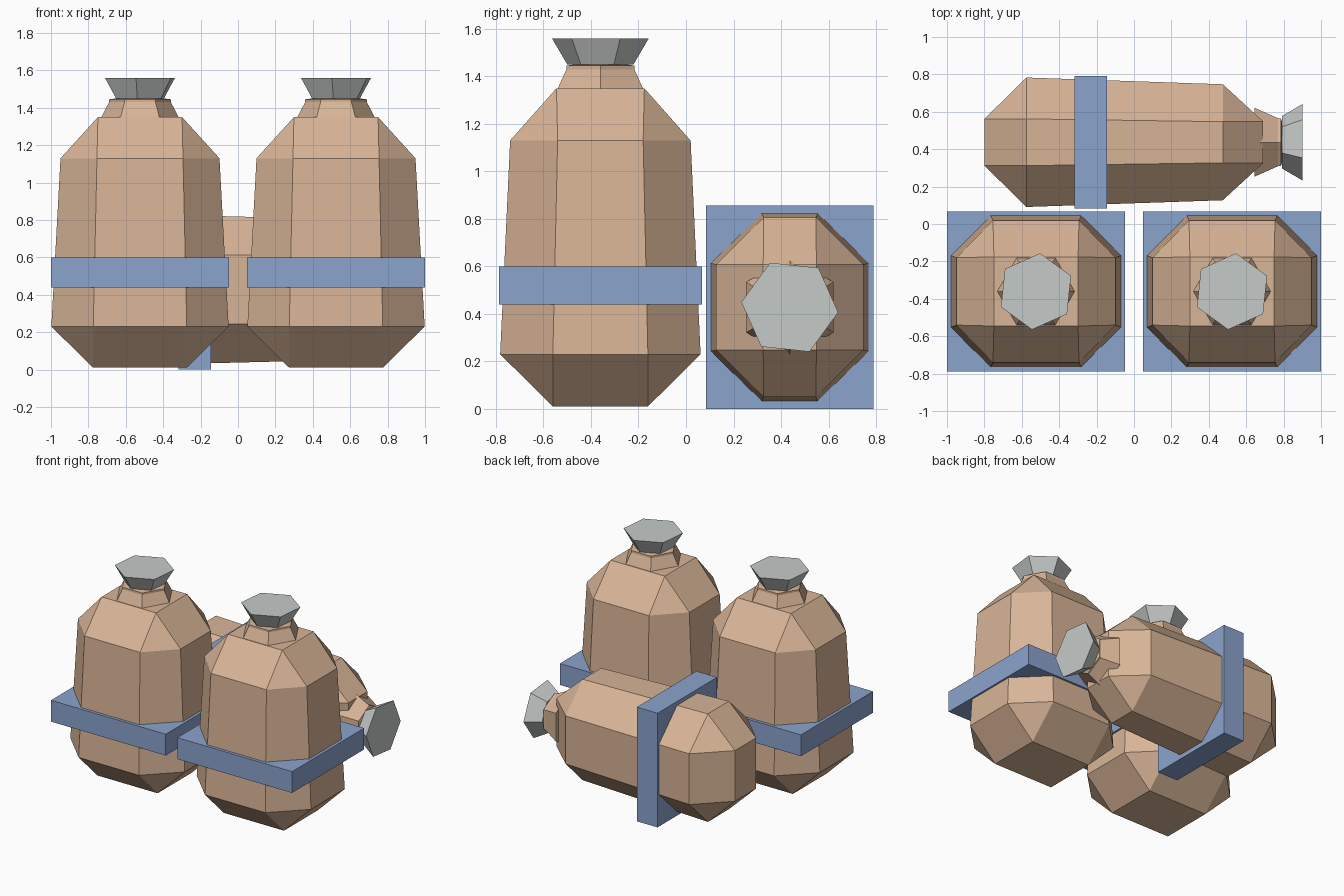
import bpy, bmesh, math
from mathutils import Matrix

old = bpy.data.objects.get("Cube")
if old:
    bpy.data.objects.remove(old, do_unlink=True)


def material(name, rgb):
    mat = bpy.data.materials.new(name)
    mat.use_nodes = True
    color = (*rgb, 1)
    mat.diffuse_color = color
    mat.node_tree.nodes["Principled BSDF"].inputs["Base Color"].default_value = color
    return mat


TAN = material("tan cloth", (0.69, 0.46, 0.31))
BLUE = material("blue band", (0.26, 0.37, 0.61))
GREY = material("light grey top", (0.56, 0.59, 0.58))


def finish(bm, name, mat, place):
    bmesh.ops.recalc_face_normals(bm, faces=bm.faces)
    mesh = bpy.data.meshes.new(name)
    bm.to_mesh(mesh)
    bm.free()
    mesh.materials.append(mat)
    obj = bpy.data.objects.new(name, mesh)
    obj.matrix_world = place
    bpy.context.collection.objects.link(obj)


def rect(bm, x, y, z):
    return [bm.verts.new(c) for c in ((x, y, z), (-x, y, z), (-x, -y, z), (x, -y, z))]


def octagon(bm, x, y, fx, fy, z):
    pts = [(x, fy), (fx, y), (-fx, y), (-x, fy), (-x, -fy), (-fx, -y), (fx, -y), (x, -fy)]
    return [bm.verts.new((*p, z)) for p in pts]


def cap(bm, ring, corners):
    # close an octagon with sloped faces, corner triangles and a flat end
    bm.faces.new(corners)
    for k in range(4):
        a, b = corners[k], corners[(k + 1) % 4]
        bm.faces.new((ring[2 * k], ring[2 * k + 1], a))
        bm.faces.new((ring[2 * k + 1], ring[(2 * k + 2) % 8], b, a))


def body(name, place, bottom, low, high, top):
    bm = bmesh.new()
    lo, hi = octagon(bm, *low), octagon(bm, *high)
    for i in range(8):
        j = (i + 1) % 8
        bm.faces.new((lo[i], lo[j], hi[j], hi[i]))
    cap(bm, lo, rect(bm, *bottom))
    cap(bm, hi, rect(bm, *top))
    finish(bm, name, TAN, place)


def hexagon_stack(name, mat, place, levels, turn=0):
    bm = bmesh.new()
    rings = []
    for r, z in levels:
        angles = [math.radians(turn + 60 * k) for k in range(6)]
        rings.append([bm.verts.new((r * math.cos(a), r * math.sin(a), z)) for a in angles])
    for a, b in zip(rings, rings[1:]):
        for i in range(6):
            j = (i + 1) % 6
            bm.faces.new((a[i], a[j], b[j], b[i]))
    bm.faces.new(rings[0])
    bm.faces.new(rings[-1])
    finish(bm, name, mat, place)


def band(name, place, x, y, z0, z1):
    bm = bmesh.new()
    size = Matrix.Diagonal((2 * x, 2 * y, z1 - z0, 1))
    bmesh.ops.create_cube(bm, size=1, matrix=Matrix.Translation((0, 0, (z0 + z1) / 2)) @ size)
    finish(bm, name, BLUE, place)


def closure(prefix, place, end, drop, rim):
    # gathered neck and flared tied top
    hexagon_stack(prefix + "_neck", TAN, place,
                  [(0.212, end - drop), (rim, end + 0.08), (rim, end + 0.095), (0.13, end + 0.1)])
    hexagon_stack(prefix + "_flared_top", GREY, place,
                  [(0.14, end + 0.1), (0.205, end + 0.21)], turn=24)


# Two upright sacks
for prefix, x in (("right_sack", -0.524), ("left_sack", 0.524)):
    place = Matrix.Translation((x, -0.3605, 0))
    body(prefix + "_body", place, (0.25, 0.2, 0.01), (0.474, 0.422, 0.25, 0.2, 0.23),
         (0.425, 0.38, 0.23, 0.18, 1.13), (0.225, 0.185, 1.35))
    band(prefix + "_band", place, 0.476, 0.427, 0.44, 0.6)
    closure(prefix, place, 1.35, 0.01, 0.165)

# Rear sack lying on its side
place = Matrix.Translation((0, 0.437, 0.428)) @ Matrix.Rotation(math.pi / 2, 4, "Y")
body("rear_sack_body", place, (0.19, 0.125, -0.8), (0.405, 0.346, 0.19, 0.125, -0.575),
     (0.378, 0.31, 0.18, 0.11, 0.475), (0.18, 0.112, 0.69))
band("rear_sack_band", place, 0.428, 0.353, -0.317, -0.145)
closure("rear_sack", place, 0.69, 0.045, 0.148)
